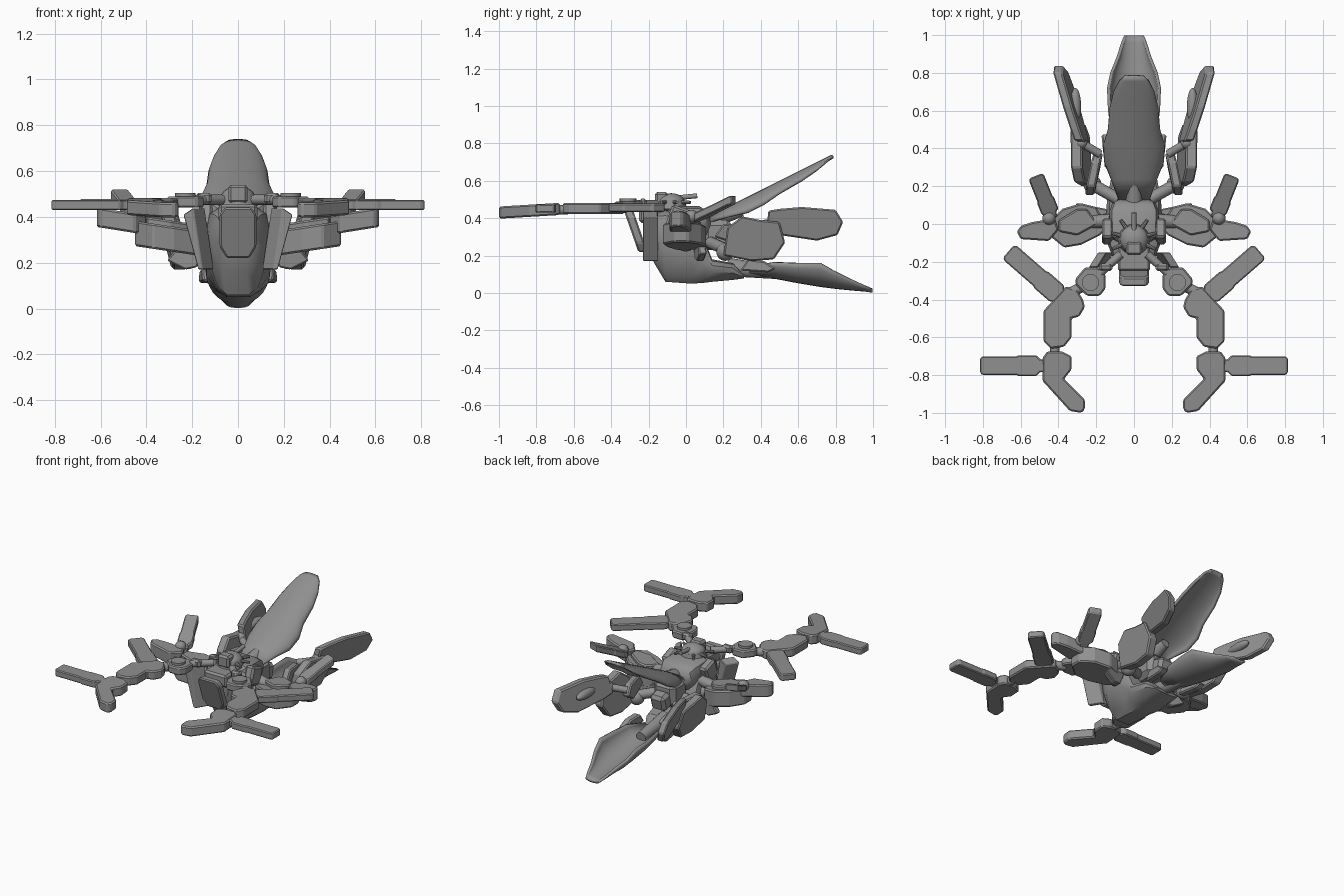
import bpy, bmesh, math
from mathutils import Vector, Matrix

cube = bpy.data.objects.get("Cube")
if cube:
    bpy.data.objects.remove(cube, do_unlink=True)

# Dark grey paint used on every part
GREY = (.28, .28, .28, 1)
paint = bpy.data.materials.new("dark_grey")
paint.use_nodes = True
paint.diffuse_color = GREY
paint.node_tree.nodes["Principled BSDF"].inputs["Base Color"].default_value = GREY


def finish(name, bm, mirror=False, bevel=0.0, smooth=False, thick=0.0):
    bmesh.ops.recalc_face_normals(bm, faces=bm.faces)
    me = bpy.data.meshes.new(name)
    bm.to_mesh(me)
    bm.free()
    me.materials.append(paint)
    ob = bpy.data.objects.new(name, me)
    bpy.context.collection.objects.link(ob)
    if smooth:
        bpy.ops.object.select_all(action='DESELECT')
        ob.select_set(True)
        bpy.context.view_layer.objects.active = ob
        bpy.ops.object.shade_smooth_by_angle(angle=math.radians(35))
    if thick:
        mod = ob.modifiers.new("Thickness", 'SOLIDIFY')
        mod.thickness = thick
        mod.offset = 0
    if bevel:
        mod = ob.modifiers.new("Bevel", 'BEVEL')
        mod.width = bevel
        mod.segments = 1
    if mirror:
        ob.modifiers.new("Mirror", 'MIRROR')
    return ob


def slab(name, outline, origin, u, v, n, mirror=True, bevel=0.008):
    """Flat outline in axes u, v, extruded half of n to each side."""
    bm = bmesh.new()
    o, u, v, n = map(Vector, (origin, u, v, n))
    face = bm.faces.new([bm.verts.new(o + u * a + v * b - n / 2) for a, b in outline])
    new = bmesh.ops.extrude_face_region(bm, geom=[face])["geom"]
    bmesh.ops.translate(bm, vec=n, verts=[g for g in new if isinstance(g, bmesh.types.BMVert)])
    return finish(name, bm, mirror, bevel)


def flat(name, outline, z, h, slope=0.0, tilt=0.0):
    return slab(name, outline, (0, 0, z), (1, 0, slope), (0, 1, tilt), (0, 0, h))


def blade(name, p, q, width, h):
    """Long plate with clipped corners and a narrow root."""
    p, q = Vector(p), Vector(q)
    d = q - p
    side = Vector((-d.y, d.x, 0)).normalized() * width / 2
    half = [(0, .6), (.1, .6), (.16, 1), (.42, 1), (.46, .9), (.96, .9), (1, .7)]
    slab(name, half + [(a, -b) for a, b in reversed(half)], p, d, side, (0, 0, h), bevel=.006)


def rod(name, p, q, r1, r2=None, sides=12, mirror=True):
    p, q = Vector(p), Vector(q)
    m = Matrix.Translation((p + q) / 2) @ (q - p).to_track_quat('Z', 'Y').to_matrix().to_4x4()
    bm = bmesh.new()
    bmesh.ops.create_cone(bm, cap_ends=True, segments=sides, radius1=r1,
                          radius2=r1 if r2 is None else r2, depth=(q - p).length, matrix=m)
    return finish(name, bm, mirror, smooth=True)


def ball(name, c, r, mirror=True, scale=(1, 1, 1)):
    bm = bmesh.new()
    bmesh.ops.create_uvsphere(bm, u_segments=20, v_segments=12, radius=r,
                              matrix=Matrix.Translation(c) @ Matrix.Diagonal((*scale, 1)))
    return finish(name, bm, mirror, smooth=True)


def box(name, c, size, mirror=False, pitch=0.0, bevel=.012):
    bm = bmesh.new()
    bmesh.ops.create_cube(bm, size=1, matrix=Matrix.Translation(c)
                          @ Matrix.Rotation(math.radians(pitch), 4, 'X') @ Matrix.Diagonal((*size, 1)))
    return finish(name, bm, mirror, bevel)


def skin(bm, rings, closed):
    for a, b in zip(rings, rings[1:]):
        for i in range(len(a) if closed else len(a) - 1):
            j = (i + 1) % len(a)
            bm.faces.new((a[i], a[j], b[j], b[i]))


def shell(name, sections, thick, steps=12):
    """Curved sheet: y, centre z, half width, edge z."""
    bm = bmesh.new()
    rings = []
    for y, zc, w, ze in sections:
        ts = [2 * i / steps - 1 for i in range(steps + 1)]
        rings.append([bm.verts.new((w * math.sin(t * math.pi / 2), y,
                                    ze + (zc - ze) * math.cos(t * math.pi / 2))) for t in ts])
    skin(bm, rings, False)
    return finish(name, bm, smooth=True, thick=thick)


def hull(name, sections, profile):
    """Closed loft: y, half width, bottom z, top z."""
    bm = bmesh.new()
    loop = profile + [(-x, z) for x, z in reversed(profile)]
    rings = [[bm.verts.new((x * w, y, lo + z * (hi - lo))) for x, z in loop]
             for y, w, lo, hi in sections]
    skin(bm, rings, True)
    bm.faces.new(rings[0])
    bm.faces.new(rings[-1])
    return finish(name, bm, smooth=True)


# Body
keel = [(.35, 0), (.65, .1), (.95, .42), (1, .72), (.9, .93), (.6, 1)]
hull("lower_hull", [(-.22, .08, .27, .39), (-.17, .115, .16, .43), (-.11, .138, .06, .44),
                    (.03, .145, .05, .43), (.1, .145, .055, .28), (.14, .14, .06, .18),
                    (.25, .12, .07, .16), (.31, .09, .078, .095)], keel)
hull("torso", [(-.1, .09, .32, .44), (-.07, .125, .3, .465), (.07, .13, .28, .465),
               (.11, .115, .3, .44), (.13, .08, .32, .4)], keel)
box("chest_block", (0, -.18, .415), (.17, .14, .08))
slab("front_plate", [(-.05, 0), (.05, 0), (.08, .05), (.08, .19), (.06, .22), (-.06, .22),
                     (-.08, .19), (-.08, .05)], (0, -.23, .22), (1, 0, 0), (0, -.35, 1),
     (0, .05, 0), mirror=False)
box("engine_block", (0, .17, .31), (.16, .16, .16), bevel=.03)
box("engine_nozzle", (0, .27, .28), (.11, .09, .11), pitch=-15, bevel=.02)
slab("front_strake", [(.13, .17), (.15, .17), (.215, .41), (.17, .44)],
     (0, -.19, 0), (1, 0, 0), (0, 0, 1), (-.05, .08, 0), bevel=.004)
rod("side_disc", (.1, 0, .28), (.17, 0, .28), .065, .05, 16)
box("shoulder_housing", (.14, -.04, .40), (.06, .11, .12), mirror=True, pitch=-20)

# Domed turret with radial spokes
rod("turret_ring", (0, -.08, .45), (0, -.08, .49), .085, .075, 20, mirror=False)
ball("turret_dome", (0, -.08, .485), .075, mirror=False, scale=(1, 1, .65))
box("turret_front", (0, -.13, .5), (.085, .07, .08))
rod("turret_barrel", (0, -.04, .51), (0, .06, .52), .013, mirror=False)
for i, deg in enumerate((55, 15, -25)):
    a = math.radians(deg)
    d = Vector((math.cos(a), math.sin(a), 0))
    c = Vector((0, -.08, .485))
    rod("dome_spoke_%d" % i, c + d * .06, c + d * .125, .012, .008, 8)

# Rear fin and tail shells
shell("upper_fin", [(.13, .40, .075, .38), (.24, .46, .115, .41), (.33, .505, .15, .43),
                    (.42, .55, .155, .475), (.5, .59, .13, .53), (.62, .65, .12, .60),
                    (.70, .69, .1, .655), (.76, .72, .07, .705), (.785, .732, .04, .725)], .018)
shell("lower_tail", [(.34, .11, .07, .14), (.47, .085, .11, .165), (.6, .06, .13, .16),
                     (.72, .04, .135, .16), (.8, .03, .118, .115), (.88, .022, .085, .075),
                     (.96, .015, .06, .038), (.997, .01, .045, .022)], .016)
rod("tail_mount", (0, .22, .14), (0, .48, .11), .05, .035, mirror=False)
rod("fin_mount", (0, .1, .38), (0, .3, .44), .05, .03, mirror=False)

# Front arms: short links, two bent plates and two blades on each side
rod("shoulder_link", (.07, -.16, .475), (.18, -.26, .475), .022)
box("shoulder_clamp", (.15, -.23, .48), (.07, .04, .05), mirror=True)
flat("arm_link", [(.15, -.34), (.15, -.27), (.19, -.23), (.26, -.23), (.31, -.29), (.31, -.32),
                  (.25, -.38), (.18, -.38)], .465, .05)
rod("arm_link_cap", (.23, -.31, .48), (.23, -.31, .505), .045, sides=16)
rod("elbow_pin", (.27, -.33, .455), (.37, -.38, .455), .028)
flat("upper_arm_plate", [(.26, -.44), (.27, -.4), (.3, -.35), (.36, -.33), (.48, -.46),
                         (.48, -.62), (.44, -.66), (.37, -.65), (.33, -.6), (.33, -.5),
                         (.29, -.49)], .452, .06)
rod("wrist_pin", (.42, -.63, .445), (.42, -.72, .445), .026)
flat("claw_plate", [(.38, -.675), (.46, -.675), (.485, -.71), (.485, -.83), (.34, -.99),
                    (.28, -1), (.26, -.98), (.26, -.93), (.37, -.82), (.33, -.77),
                    (.33, -.7)], .49, .065, tilt=.06)
blade("inner_blade", (.36, -.41, .455), (.665, -.145, .455), .115, .045)
blade("outer_blade", (.46, -.75, .452), (.815, -.75, .452), .11, .045)

# Middle pods
rod("pod_strut", (.1, .02, .36), (.24, .01, .33), .035)
flat("inner_pod", [(.14, -.02), (.2, .09), (.28, .11), (.38, .08), (.45, .01), (.45, -.06),
                   (.37, -.125), (.28, -.11), (.18, -.06)], .26, .11, slope=.15)
flat("inner_pod_cap", [(.19, 0), (.25, .08), (.3, .08), (.4, .02), (.4, -.04), (.3, -.06)],
     .315, .05, slope=.15)
flat("outer_pod", [(.4, -.03), (.42, .03), (.54, .01), (.6, -.01), (.62, -.04), (.6, -.08),
                   (.45, -.09)], .3, .085, slope=.16)
ball("pod_joint", (.45, .03, .41), .035)
blade("pod_blade", (.43, .03, .39), (.52, .255, .5), .095, .045)
slab("pod_lower_fin", [(.14, .27), (.18, .18), (.23, .17), (.31, .21), (.27, .26)],
     (0, .03, 0), (1, .2, 0), (0, 0, 1), (0, .04, 0), bevel=.006)

# Rear pods
rod("rear_arm", (.08, .13, .27), (.24, .22, .23), .032)
ball("rear_joint", (.22, .21, .22), .048)
slab("rear_plate", [(.2, .2), (.22, .35), (.3, .41), (.4, .39), (.5, .38), (.53, .27),
                    (.47, .18), (.35, .17)], (.2, 0, 0), (.05, 1, 0), (.22, 0, 1), (.06, 0, 0))
slab("rear_inner_fin", [(.15, .3), (.2, .37), (.33, .36), (.38, .3), (.3, .25)],
     (.25, 0, 0), (-.2, 1, 0), (.05, 0, 1), (.05, 0, 0))
rod("rear_link", (.18, .37, .34), (.28, .43, .36), .022)
rod("rear_link_tip", (.28, .43, .36), (.3, .52, .37), .028, .022)
ball("rear_link_joint", (.28, .43, .36), .034)
slab("rear_blade", [(.43, .33), (.44, .44), (.5, .45), (.62, .46), (.8, .445), (.84, .38),
                    (.81, .31), (.7, .28), (.5, .31)], (.045, 0, 0), (.31, 1, 0),
     (.25, 0, 1), (.05, 0, 0))
ball("rear_blade_boss", (.31, .62, .38), .05, scale=(.6, 2, .6))
slab("lower_thruster", [(.29, .12), (.33, .18), (.42, .17), (.48, .13), (.44, .11)],
     (.1, 0, 0), (.1, 1, 0), (0, 0, 1), (.05, 0, 0))
